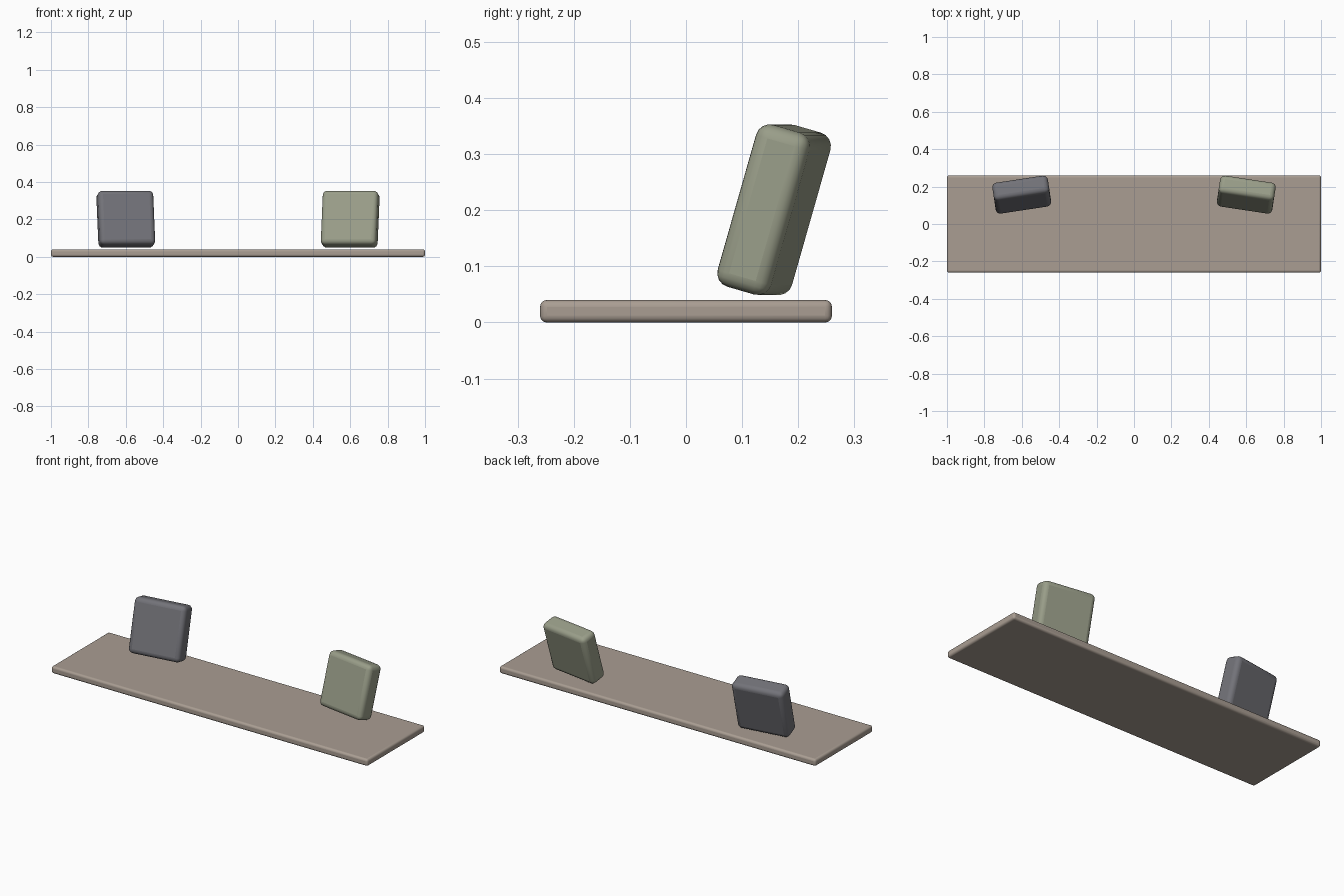
import bpy
from math import radians

if "Cube" in bpy.data.objects:
    bpy.data.objects.remove(bpy.data.objects["Cube"])


def rounded_box(name, size, loc, rot, radius, color):
    bpy.ops.mesh.primitive_cube_add(size=1, location=loc, rotation=rot)
    ob = bpy.context.object
    ob.name = name
    ob.scale = size
    bpy.ops.object.transform_apply(location=False, rotation=False, scale=True)
    bev = ob.modifiers.new("rounded_edges", 'BEVEL')
    bev.width = radius
    bev.segments = 4
    bpy.ops.object.shade_smooth_by_angle(angle=radians(35))
    mat = bpy.data.materials.new(name + "_fabric")
    mat.diffuse_color = (*color, 1)
    mat.use_nodes = True
    mat.node_tree.nodes["Principled BSDF"].inputs["Base Color"].default_value = mat.diffuse_color
    ob.data.materials.append(mat)
    return ob


# Thin seat pad
rounded_box("seat_pad", (2, 0.52, 0.04), (0, 0, 0.02), (0, 0, 0), 0.012,
            (0.40, 0.34, 0.29))

# Two cushions leaning back and turned to mirror each other
for side, name, color in ((-1, "left_cushion", (0.17, 0.17, 0.19)),
                          (1, "right_cushion", (0.32, 0.34, 0.25))):
    rounded_box(name, (0.3, 0.1, 0.3), (side * 0.6, 0.157, 0.201),
                (-0.28, 0, -side * 0.15), 0.025, color)
